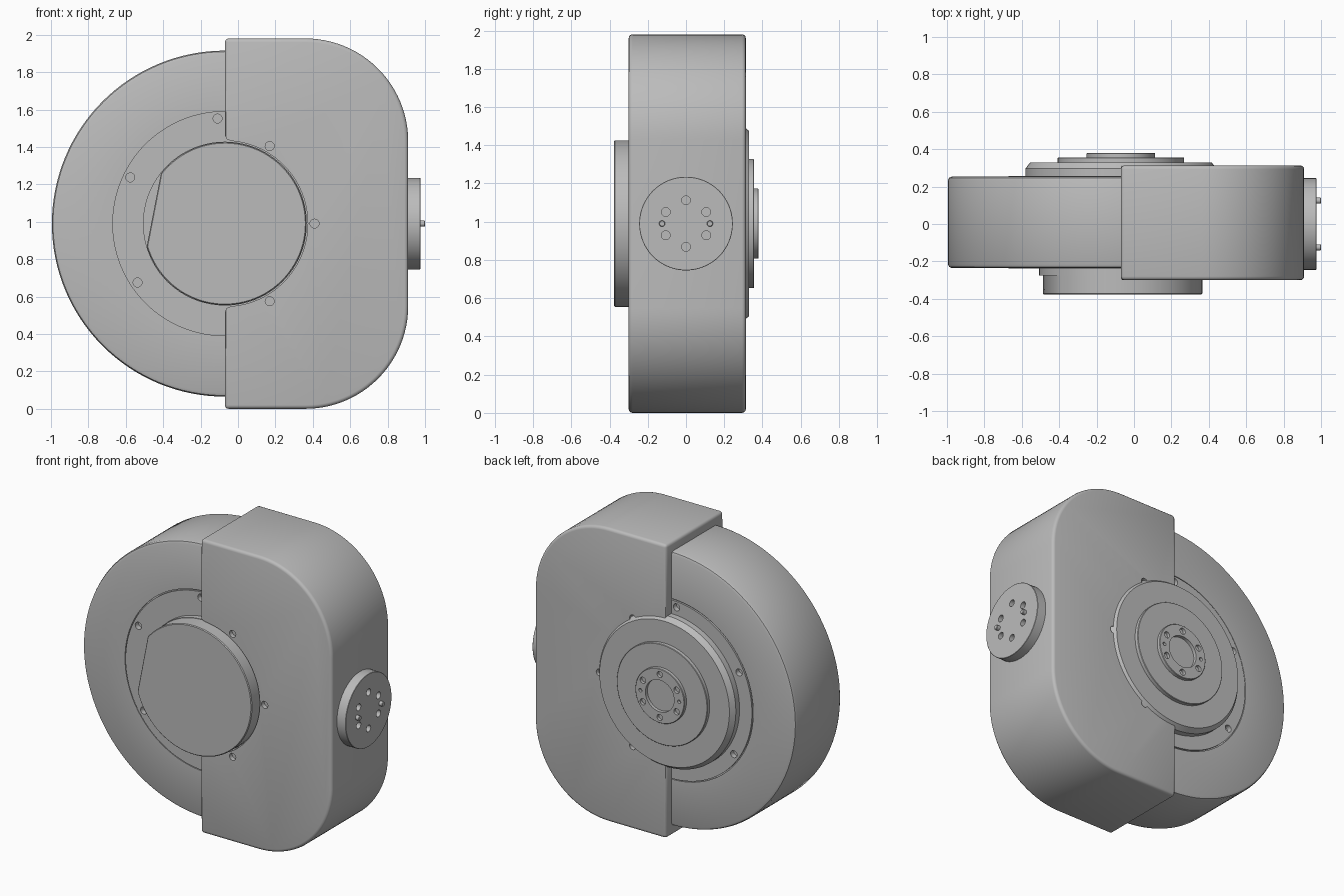
import bpy, bmesh, math
from mathutils import Matrix, Vector

if "Cube" in bpy.data.objects:
    bpy.data.objects.remove(bpy.data.objects["Cube"], do_unlink=True)

CX, CZ = -0.07, 0.99                    # main rotation axis, parallel to y
TO_Y = Matrix.Rotation(-math.pi / 2, 4, "X")
TO_X = Matrix.Rotation(math.pi / 2, 4, "Y")
MAIN = Matrix.Translation((CX, 0, CZ)) @ TO_Y
PORT = Matrix.Translation((0, 0, CZ)) @ TO_X

grey = bpy.data.materials.new("matte_grey")
grey.use_nodes = True
colour = (0.5, 0.5, 0.5, 1)
grey.diffuse_color = colour
grey.node_tree.nodes["Principled BSDF"].inputs["Base Color"].default_value = colour


def make_object(name, bm):
    bmesh.ops.recalc_face_normals(bm, faces=bm.faces)
    mesh = bpy.data.meshes.new(name)
    bm.to_mesh(mesh)
    bm.free()
    mesh.materials.append(grey)
    obj = bpy.data.objects.new(name, mesh)
    bpy.context.collection.objects.link(obj)
    return obj


def lathe(name, profile, matrix, segments=96):
    """Revolve (radius, height) points; both ends are capped flat."""
    bm = bmesh.new()
    turns = [math.tau * i / segments for i in range(segments)]
    rings = [[bm.verts.new(matrix @ Vector((r * math.cos(a), r * math.sin(a), h)))
              for a in turns] for r, h in profile]
    for low, high in zip(rings, rings[1:]):
        for i in range(segments):
            j = (i + 1) % segments
            bm.faces.new((low[i], low[j], high[j], high[i]))
    bm.faces.new(rings[0])
    bm.faces.new(rings[-1])
    return make_object(name, bm)


def prism(outline, y0, y1):
    """Extrude an outline given around the main axis from y0 to y1."""
    bm = bmesh.new()
    face = bm.faces.new([bm.verts.new((CX + x, y0, CZ + z)) for x, z in outline])
    result = bmesh.ops.extrude_face_region(bm, geom=[face])
    moved = [v for v in result["geom"] if isinstance(v, bmesh.types.BMVert)]
    bmesh.ops.translate(bm, verts=moved, vec=(0, y1 - y0, 0))
    bmesh.ops.recalc_face_normals(bm, faces=bm.faces)
    return bm


def arc(cx, cz, r, start, end, steps):
    angles = [math.radians(start + (end - start) * i / steps) for i in range(steps + 1)]
    return [(cx + r * math.cos(a), cz + r * math.sin(a)) for a in angles]


def drill(obj, places, depth=0.06):
    """Cut round holes, each given as (centre, radius, axis rotation)."""
    bm = bmesh.new()
    for centre, radius, turn in places:
        bmesh.ops.create_cone(bm, cap_ends=True, segments=20, radius1=radius, radius2=radius,
                              depth=depth, matrix=Matrix.Translation(centre) @ turn)
    cutter = make_object("hole_cutter", bm)
    cutter.hide_render = True
    mod = obj.modifiers.new("holes", "BOOLEAN")
    mod.operation, mod.solver, mod.object = "DIFFERENCE", "EXACT", cutter
    bpy.context.view_layer.objects.active = obj
    bpy.ops.object.modifier_apply(modifier=mod.name)
    bpy.data.objects.remove(cutter, do_unlink=True)


def ring_holes(y, ring, angles, radius):
    return [((CX + x, y, CZ + z), radius, TO_Y)
            for a in angles for x, z in arc(0, 0, ring, a, a, 1)[:1]]


# Round drum with softened rims and a fine circular groove on each side
front, back, rim = -0.235, 0.253, 0.925
drum = lathe("drum", [
    (0.3, front - 0.004), (0.602, front - 0.004), (0.602, front + 0.008), (0.609, front + 0.008),
    (0.609, front), (rim - 0.02, front), (rim - 0.006, front + 0.006), (rim, front + 0.02),
    (rim, back - 0.02), (rim - 0.006, back - 0.006), (rim - 0.02, back),
    (0.609, back), (0.609, back - 0.008), (0.602, back - 0.008), (0.602, back + 0.004),
    (0.3, back + 0.004)], MAIN, 128)
side_angles = (94, 154, 214)
drill(drum, ring_holes(front, 0.563, side_angles, 0.024)
      + ring_holes(back, 0.563, side_angles, 0.024))

# Housing: rounded block on one half, with a half-round notch around the axis
notch = 0.443
fillet = [(0, notch + 0.03), (0.009, notch + 0.009), (0.03, notch)]
half = [(0, 0.99)] + fillet + arc(0, 0, notch, 84, 0, 24)
outer = arc(0.43, 0.44, 0.55, 90, 0, 24)
bottom = [(x, -z) for x, z in reversed(half[:-1])]
outline = half + bottom + [(x, -z) for x, z in outer] + outer[::-1]
bm = prism(outline, -0.30, 0.313)
axis = Vector((CX, 0, CZ))


def is_outer(edge):
    far = all(((v.co - axis) * Vector((1, 0, 1))).length > notch + 0.025 for v in edge.verts)
    return far and edge.calc_face_angle(0) > 0.6


bmesh.ops.bevel(bm, geom=[e for e in bm.edges if is_outer(e)], offset=0.02,
                offset_type="OFFSET", segments=3, profile=0.5, affect="EDGES")
housing = make_object("housing", bm)
drill(housing, ring_holes(-0.30, 0.479, (-60, 0, 60), 0.024)
      + ring_holes(0.313, 0.497, (-60, 0, 60), 0.024))

# Front cap on a low round seat, with one flat side
lathe("cap_seat", [(0.438, -0.1), (0.438, -0.275)], MAIN)
flat = math.degrees(math.acos(0.387 / 0.435))
bm = prism(arc(0, 0, 0.435, 169 + flat, 529 - flat, 80), -0.2, -0.377)
bmesh.ops.bevel(bm, geom=[e for e in bm.edges if all(v.co.y < -0.37 for v in e.verts)],
                offset=0.005, offset_type="OFFSET", segments=1, affect="EDGES")
make_object("front_cap", bm)

# Stepped rear flange with a chamfered rim
lathe("rear_flange", [(0.51, 0.2), (0.51, 0.297), (0.485, 0.33), (0.342, 0.33)], MAIN)
lathe("rear_plate", [(0.338, 0.3), (0.338, 0.353), (0.335, 0.356), (0.15, 0.356)], MAIN)

# Rear hub with a central recess and a ring of holes
hub = lathe("rear_hub", [(0.183, 0.31), (0.183, 0.377), (0.18, 0.38), (0.107, 0.38),
                         (0.107, 0.358)], MAIN, 64)
six = range(30, 390, 60)
drill(hub, ring_holes(0.38, 0.145, six, 0.021) + ring_holes(0.38, 0.145, (0, 180), 0.012), 0.04)

# Side connector disc with holes and two pins
port = lathe("side_port", [(0.245, 0.88), (0.245, 0.973), (0.243, 0.975)], PORT, 64)
drill(port, [((0.975, y, CZ + z), 0.023, TO_X)
             for a in six for y, z in arc(0, 0, 0.122, a, a, 1)[:1]])
for side, name in ((-1, "front_pin"), (1, "rear_pin")):
    shift = Matrix.Translation((0, side * 0.125, 0))
    lathe("port_" + name, [(0.016, 0.95), (0.016, 0.997), (0.013, 1.0)], shift @ PORT, 20)

# Smooth shading that keeps the edges crisp
for obj in bpy.context.scene.objects:
    obj.select_set(obj.type == "MESH")
bpy.context.view_layer.objects.active = drum
bpy.ops.object.shade_smooth_by_angle(angle=math.radians(32))
